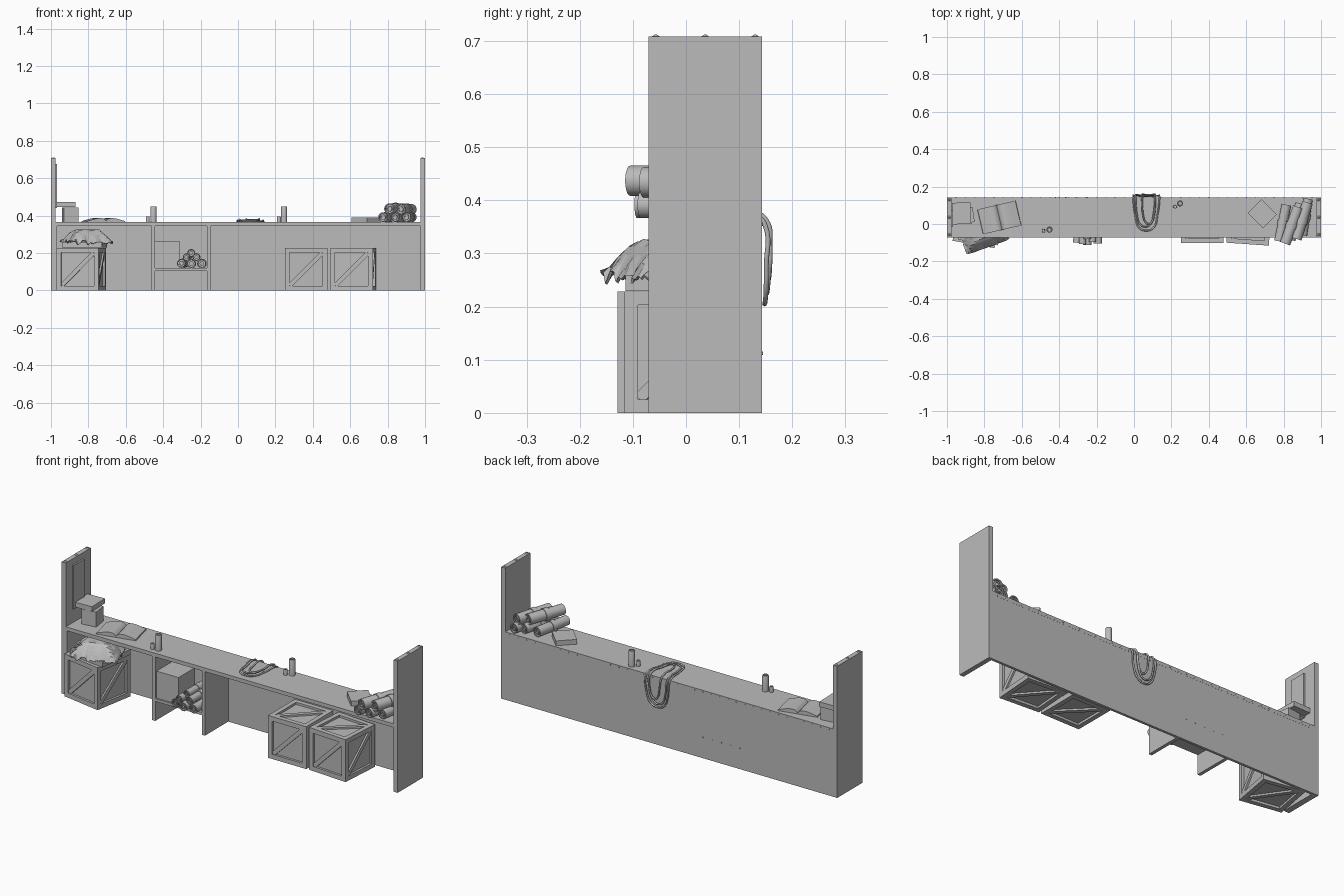
import bpy, bmesh, math, random
from math import sin, cos, pi, radians
from mathutils import Matrix, Vector

random.seed(4)
if "Cube" in bpy.data.objects:
    bpy.data.objects.remove(bpy.data.objects["Cube"])

grey = bpy.data.materials.new("plain_grey")
grey.use_nodes = True
grey.diffuse_color = (0.5, 0.5, 0.5, 1)
grey.node_tree.nodes["Principled BSDF"].inputs["Base Color"].default_value = (0.5, 0.5, 0.5, 1)


def finish(name, bm, loc=(0, 0, 0), rot=0, smooth=False):
    bmesh.ops.recalc_face_normals(bm, faces=bm.faces)
    mesh = bpy.data.meshes.new(name)
    bm.to_mesh(mesh)
    bm.free()
    mesh.materials.append(grey)
    ob = bpy.data.objects.new(name, mesh)
    ob.location = loc
    ob.rotation_euler.z = radians(rot)
    bpy.context.collection.objects.link(ob)
    if smooth:
        bpy.ops.object.select_all(action='DESELECT')
        ob.select_set(True)
        bpy.context.view_layer.objects.active = ob
        bpy.ops.object.shade_smooth_by_angle(angle=radians(40))
    return ob


def add_box(bm, size, mat=Matrix()):
    bmesh.ops.create_cube(bm, size=1, matrix=mat @ Matrix.Diagonal((*size, 1)))


def slab(name, x, y, z):
    """Box given by its ranges."""
    bm = bmesh.new()
    add_box(bm, [r[1] - r[0] for r in (x, y, z)])
    return finish(name, bm, [(r[0] + r[1]) / 2 for r in (x, y, z)])


def block(name, size, loc, rot):
    """Turned box standing on loc."""
    bm = bmesh.new()
    add_box(bm, size, Matrix.Translation((0, 0, size[2] / 2)))
    return finish(name, bm, loc, rot)


def lathe(name, profile, mat, segs=20):
    """Spin (radius, height) points round z."""
    bm = bmesh.new()
    verts = [bm.verts.new((r, 0, h)) for r, h in profile]
    edges = [bm.edges.new(p) for p in zip(verts, verts[1:])]
    bmesh.ops.spin(bm, geom=verts + edges, cent=(0, 0, 0), axis=(0, 0, 1),
                   angle=2 * pi, steps=segs)
    bmesh.ops.remove_doubles(bm, verts=bm.verts, dist=0.0003)
    bm.transform(mat)
    return finish(name, bm, smooth=True)


# Counter body
FRONT, BACK, TOP = -0.071, 0.143, 0.365
for side, x in (("right", -0.9875), ("left", 0.9875)):
    slab(side + "_end_panel", (x - .0125, x + .0125), (FRONT, BACK), (0, .708))
slab("counter_top", (-.975, .975), (FRONT, BACK), (.345, TOP))
slab("back_panel", (-.975, .975), (BACK - .014, BACK - .0005), (0, .345))
for x in (-.453, -.157):
    slab("divider", (x - .009, x + .009), (FRONT + .002, BACK - .014), (0, .345))
slab("small_shelf", (-.444, -.166), (FRONT + .002, BACK - .014), (.105, .12))
slab("right_side_batten", (-.975, -.968), (FRONT + .002, BACK - .014), (0, .345))
slab("wall_board", (-.975, -.967), (-.015, .075), (.44, .675))

# Nails in the back and on the end panels
bm = bmesh.new()
spots = [(-.95 + .05 * i, BACK, .355) for i in range(39)]
spots += [(-.42 + .055 * i, BACK, .112) for i in range(5)]
for p in spots:
    bmesh.ops.create_cone(bm, cap_ends=True, segments=6, radius1=.0035, radius2=.0035, depth=.003,
                          matrix=Matrix.Translation(p) @ Matrix.Rotation(pi / 2, 4, 'X'))
for x in (-.9875, .9875):
    for y in (-.057, .036, .13):
        bmesh.ops.create_cone(bm, cap_ends=True, segments=8, radius1=.008, radius2=.002, depth=.004,
                              matrix=Matrix.Translation((x, y, .71)))
finish("nails", bm)


# Crates with framed, braced faces
def crate(x, y, rot, s=.228):
    bm = bmesh.new()
    w = .025
    h = (s - w) / 2
    add_box(bm, [s - .024] * 3)
    turns = [Matrix.Rotation(k * pi / 2, 4, 'Z') for k in range(4)]
    turns += [Matrix.Rotation(k * pi / 2, 4, 'X') for k in (1, -1)]
    for t in turns:
        brace = t @ Matrix.Translation((0, -s / 2 + .009, 0)) @ Matrix.Rotation(-pi / 4, 4, 'Y')
        add_box(bm, (s * 1.08, .012, .022), brace)
    for axis in ('X', 'Y', 'Z'):
        turn = {'X': Matrix(), 'Y': Matrix.Rotation(pi / 2, 4, 'Z'),
                'Z': Matrix.Rotation(pi / 2, 4, 'Y')}[axis]
        for a in (-h, h):
            for b in (-h, h):
                add_box(bm, (s, w, w), turn @ Matrix.Translation((0, a, b)))
    finish("crate", bm, (x, y, s / 2), rot)


crate(-.838, .003, -10)
crate(.364, .012, 0)
crate(.615, .006, -4)

# Folded pile and draped cloth on the first crate
block("folded_pile", (.215, .2, .03), (-.82, 0, .229), -8)
bm = bmesh.new()
bmesh.ops.create_grid(bm, x_segments=22, y_segments=14, size=1)
for v in bm.verts:
    u, t = v.co.x, v.co.y
    edge = max(abs(u), abs(t))
    fall = max(0, edge - .45) / .55
    wave = .006 * sin(u * 11) * cos(t * 7)
    hang = .068 * fall ** 1.3
    if edge > .99:
        hang += random.uniform(-.012, .008)
    v.co = (u * .118 + random.uniform(-.003, .003), t * .09, -hang + wave * (.4 + fall * .6))
cloth = finish("draped_cloth", bm, (-.81, -.035, .32), 20)
thick = cloth.modifiers.new("thickness", 'SOLIDIFY')
thick.thickness = .005


# Scrolls: rolled tubes with a wrap band and recessed, curled ends
def scroll(front, back, r):
    a, b = Vector(front), Vector(back)
    n = (b - a).length
    m = Matrix.Translation(a) @ (b - a).to_track_quat('Z', 'Y').to_matrix().to_4x4()
    prof = [(0, .006), (r * .3, .006), (r * .3, 0), (r * .5, 0), (r * .5, .012), (r * .75, .012),
            (r * .75, 0), (r * .95, 0)]
    mid = [(r * .95, n * .42), (r * 1.08, n * .42), (r * 1.08, n * .56), (r * .95, n * .56)]
    end = [(q, n - h) for q, h in reversed(prof)]
    lathe("scroll", prof + mid + end, m)


for x, z, y, dx in ((-.304, .145, -.1, .02), (-.249, .144, -.112, 0), (-.193, .144, -.105, -.0),
                    (-.276, .178, -.108, .01), (-.222, .178, -.095, .0), (-.25, .2, -.08, .0)):
    scroll((x, y, z), (x + dx, y + .19, z), .024 if z < .15 else .02)
for x, z, y, dx in ((.775, .392, -.092, .04), (.838, .392, -.085, .05), (.9, .392, -.06, .03),
                    (.808, .437, -.105, .07), (.868, .434, -.08, .06)):
    scroll((x, y, z), (x + dx, y + .195, z), .027 if z < .4 else .03)

# Boxes and books
slab("shelf_box", (-.443, -.312), (-.06, .08), (.12, .265))
block("counter_box", (.08, .08, .08), (-.897, .045, TOP), 8)
block("closed_book", (.1, .115, .026), (-.922, .057, .447), 2)
block("left_book", (.105, .115, .026), (.685, .055, TOP), 45)

# Open book with two arched page halves
bm = bmesh.new()
outline = [(-.105, 0), (.105, 0)]
for i in range(10, -11, -1):
    u = i / 10
    outline.append((u * .103, .006 + .016 * sin(pi * abs(u) ** .6)))
face = bm.faces.new([bm.verts.new((x, -.068, z)) for x, z in outline])
grown = bmesh.ops.extrude_face_region(bm, geom=[face])
bmesh.ops.translate(bm, vec=(0, .136, 0),
                    verts=[g for g in grown["geom"] if isinstance(g, bmesh.types.BMVert)])
finish("open_book", bm, (-.72, .035, TOP), 13, smooth=True)

# Candles, each with a small stub beside it
for x, y, dx, dy in ((-.452, -.03, -.031, -.006), (.246, .11, -.027, -.018)):
    for name, px, py, r, h in (("candle", x, y, .016, .085), ("candle_stub", x + dx, y + dy, .01, .03)):
        lathe(name, [(0, 0), (r, 0), (r, h - .004), (r * .9, h), (r * .65, h), (r * .6, h - .005),
                     (0, h - .005)], Matrix.Translation((px, py, TOP)))

# Rope loops lying on the top and hanging down the back
for x, w, front, low, lift in ((.066, .07, -.035, .205, 0), (.06, .052, -.015, .225, .004),
                               (.078, .035, .0, .25, .007)):
    curve = bpy.data.curves.new("rope_loop", 'CURVE')
    curve.dimensions = '3D'
    curve.bevel_depth = .0045
    curve.bevel_resolution = 2
    curve.resolution_u = 6
    zt, yb = TOP + .005 + lift, BACK + .005 + lift
    half = [(.55, front + .015, zt), (.85, .05, zt), (1, BACK - .01, zt), (1, yb, TOP - .01),
            (.9, yb + .003, low + .07), (.55, yb + .002, low + .015)]
    path = [(0, front, zt)] + half + [(0, yb, low)] + [(-k, y, z) for k, y, z in reversed(half)]
    sp = curve.splines.new('BEZIER')
    sp.bezier_points.add(len(path) - 1)
    sp.use_cyclic_u = True
    for p, (k, y, z) in zip(sp.bezier_points, path):
        p.co = (x + k * w, y, z)
        p.handle_left_type = p.handle_right_type = 'AUTO'
    curve.materials.append(grey)
    rope = bpy.data.objects.new("rope_loop", curve)
    bpy.context.collection.objects.link(rope)
